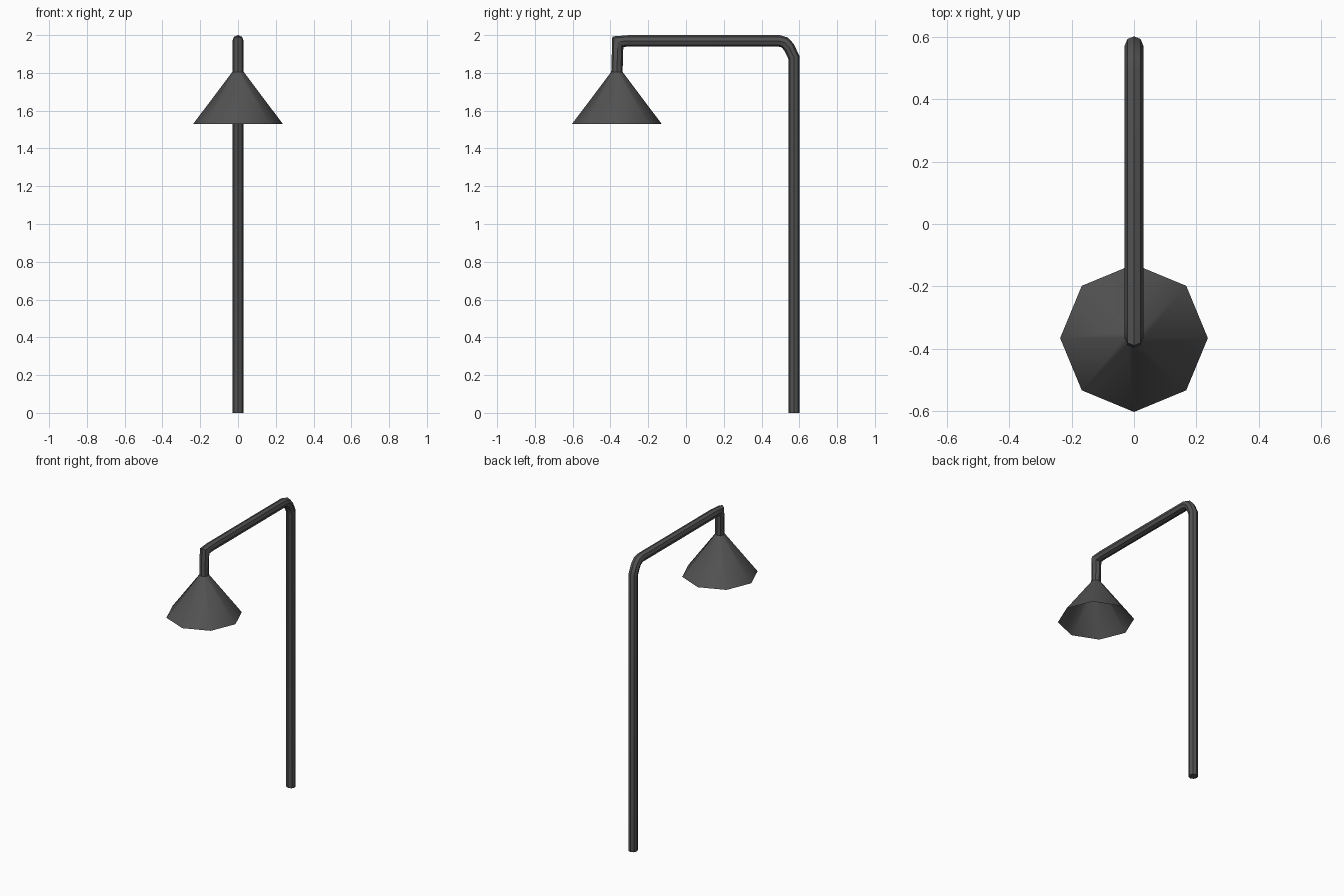
import bpy, bmesh, math
from mathutils import Vector

if "Cube" in bpy.data.objects:
    bpy.data.objects.remove(bpy.data.objects["Cube"])

SIDES = 8

# Dark grey metal
metal = bpy.data.materials.new("dark_metal")
metal.diffuse_color = (0.085, 0.085, 0.085, 1)
metal.use_nodes = True
metal.node_tree.nodes["Principled BSDF"].inputs["Base Color"].default_value = metal.diffuse_color


def make_object(name, rings, angle, cap_start=False):
    """Skin a list of vertex rings into one tube."""
    bm = bmesh.new()
    loops = [[bm.verts.new(p) for p in ring] for ring in rings]
    for a, b in zip(loops, loops[1:]):
        for i in range(SIDES):
            j = (i + 1) % SIDES
            bm.faces.new((a[i], a[j], b[j], b[i]))
    if cap_start:
        bm.faces.new(loops[0][::-1])
    bmesh.ops.recalc_face_normals(bm, faces=bm.faces)
    me = bpy.data.meshes.new(name)
    bm.to_mesh(me)
    bm.free()
    me.materials.append(metal)
    ob = bpy.data.objects.new(name, me)
    bpy.context.collection.objects.link(ob)
    bpy.ops.object.select_all(action='DESELECT')
    ob.select_set(True)
    bpy.context.view_layer.objects.active = ob
    bpy.ops.object.shade_smooth_by_angle(angle=math.radians(angle))
    return ob


def sweep_rings(path, radius):
    """Mitred octagonal rings along a path in the YZ plane."""
    pts = [Vector((0, y, z)) for y, z in path]
    rings = []
    for i, p in enumerate(pts):
        d_in = (p - pts[i - 1]).normalized() if i else (pts[1] - p).normalized()
        d_out = (pts[i + 1] - p).normalized() if i < len(pts) - 1 else d_in
        t = (d_in + d_out).normalized()
        side = Vector((1, 0, 0))
        up = side.cross(t) / t.dot(d_in)
        rings.append([p + radius * (side * math.cos(a) + up * math.sin(a))
                      for a in (2 * math.pi * k / SIDES for k in range(SIDES))])
    return rings


# Bent pipe: upright, elbow, arm and short drop to the shade (faceted)
PIPE = [(0.572, 0.0), (0.572, 1.88), (0.545, 1.937), (0.522, 1.961),
        (0.492, 1.97), (-0.30, 1.97), (-0.361, 1.965), (-0.366, 1.80)]
make_object("lamp_pipe", sweep_rings(PIPE, 0.03), 30, cap_start=True)

# Open conical shade, smooth around its sides
shade_rings = [[Vector((r * math.cos(a), -0.366 + r * math.sin(a), z))
                for a in (2 * math.pi * k / SIDES for k in range(SIDES))]
               for r, z in ((0.03, 1.805), (0.237, 1.53))]
make_object("lamp_shade", shade_rings, 50)
